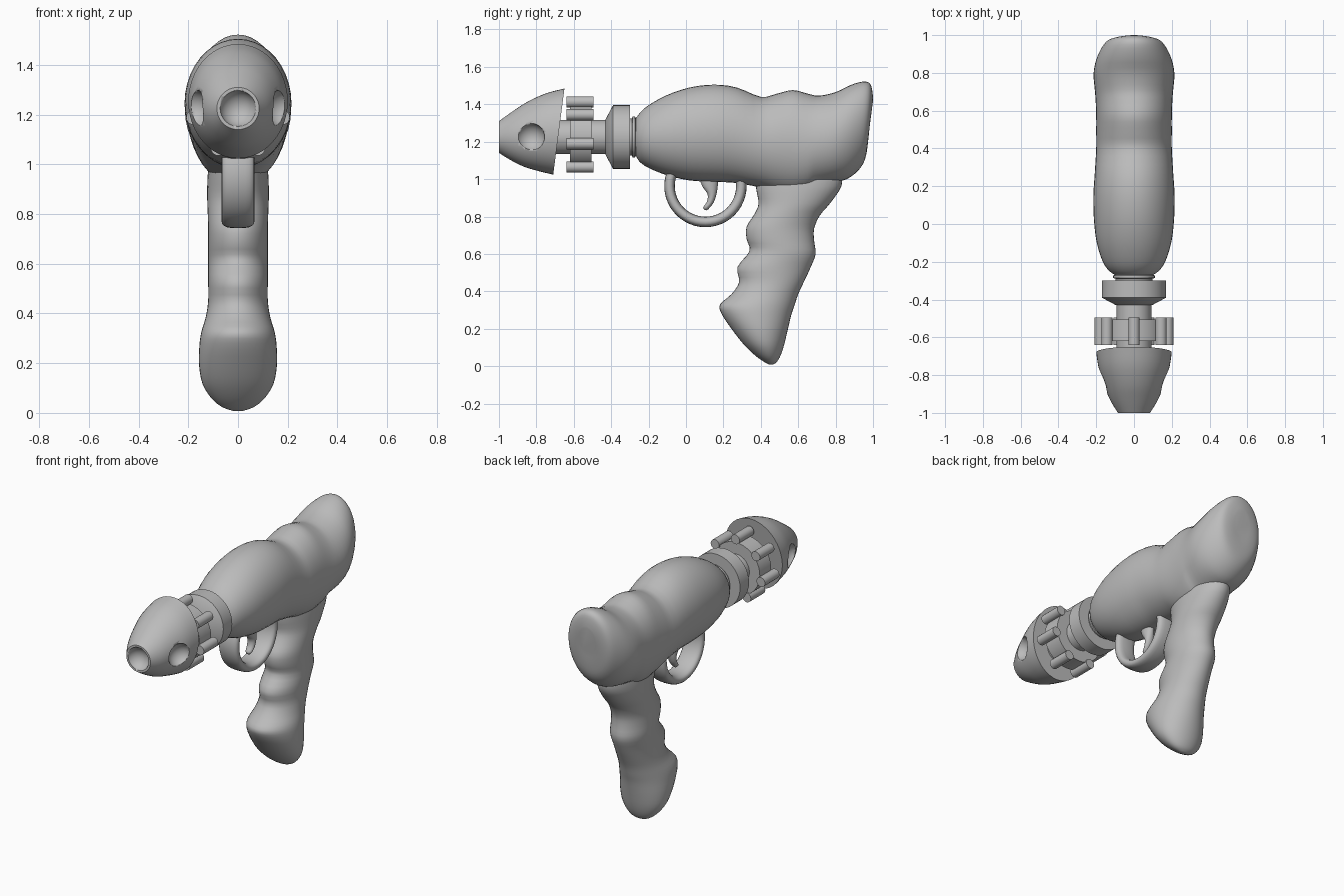
import bpy
import bmesh
import math
from mathutils import Vector

default_cube = bpy.data.objects.get("Cube")
if default_cube:
    bpy.data.objects.remove(default_cube, do_unlink=True)

AXIS_Z = 1.225  # height of the barrel axis

# One plain material for the whole toy
grey = bpy.data.materials.new("plain_grey")
grey.use_nodes = True
colour = (0.5, 0.5, 0.5, 1)
grey.diffuse_color = colour
grey.node_tree.nodes["Principled BSDF"].inputs["Base Color"].default_value = colour


def finish(name, bm, angle=40):
    """Turn a bmesh into a smooth-shaded object."""
    bmesh.ops.recalc_face_normals(bm, faces=bm.faces)
    mesh = bpy.data.meshes.new(name)
    bm.to_mesh(mesh)
    bm.free()
    mesh.materials.append(grey)
    obj = bpy.data.objects.new(name, mesh)
    bpy.context.collection.objects.link(obj)
    bpy.ops.object.select_all(action='DESELECT')
    obj.select_set(True)
    bpy.context.view_layer.objects.active = obj
    bpy.ops.object.shade_smooth_by_angle(angle=math.radians(angle))
    return obj


def skin(bm, rings, closed=False):
    """Bridge rings of points with quads, capping the ends if open."""
    loops = [[bm.verts.new(p) for p in ring] for ring in rings]
    pairs = list(zip(loops, loops[1:]))
    if closed:
        pairs.append((loops[-1], loops[0]))
    for a, b in pairs:
        for i in range(len(a)):
            j = (i + 1) % len(a)
            bm.faces.new((a[i], a[j], b[j], b[i]))
    if not closed:
        bm.faces.new(loops[0])
        bm.faces.new(loops[-1])


def resample(rows, steps):
    """Smooth rows of numbers with a Catmull-Rom spline."""
    rows = [Vector(r) for r in rows]
    out = []
    for i in range(len(rows) - 1):
        p0, p1 = rows[max(i - 1, 0)], rows[i]
        p2, p3 = rows[i + 1], rows[min(i + 2, len(rows) - 1)]
        for s in range(steps):
            t = s / steps
            out.append(p1 + (p2 - p0) * (t / 2)
                       + (p0 * 2 - p1 * 5 + p2 * 4 - p3) * (t * t / 2)
                       + (p1 * 3 - p0 - p2 * 3 + p3) * (t ** 3 / 2))
    return out + [rows[-1]]


def loft(name, rows, steps=3, sides=40):
    """Each row: y, z of one edge, y, z of the opposite edge, half width."""
    rings = []
    for ya, za, yb, zb, half in resample(rows, steps):
        ring = []
        for k in range(sides):
            a = math.tau * k / sides
            f = (1 - math.cos(a)) / 2
            ring.append((half * math.sin(a), ya + (yb - ya) * f, za + (zb - za) * f))
        rings.append(ring)
    bm = bmesh.new()
    skin(bm, rings)
    return finish(name, bm)


def lathe(name, profile, x=0, z=AXIS_Z, sides=40):
    """Turn a (y, radius) profile around an axis running front to back."""
    angles = [math.tau * k / sides for k in range(sides)]
    bm = bmesh.new()
    skin(bm, [[(x + r * math.sin(a), y, z + r * math.cos(a)) for a in angles]
              for y, r in profile])
    return finish(name, bm, 30)


# Bulbous body
loft("body", [
    (-.275, 1.31, -.275, 1.14, .09),
    (-.25, 1.35, -.25, 1.095, .13),
    (-.2, 1.395, -.2, 1.06, .165),
    (-.1, 1.45, -.1, 1.02, .197),
    (.02, 1.49, .02, .993, .212),
    (.15, 1.505, .15, .985, .215),
    (.27, 1.49, .26, .98, .208),
    (.4, 1.44, .4, .955, .2),
    (.48, 1.455, .48, .93, .2),
    (.57, 1.476, .57, .915, .2),
    (.65, 1.457, .65, .93, .203),
    (.71, 1.446, .7, .962, .207),
    (.8, 1.465, .79, .982, .214),
    (.88, 1.503, .86, 1.0, .2),
    (.95, 1.522, .92, 1.045, .17),
    (.985, 1.508, .955, 1.1, .14),
    (.997, 1.465, .97, 1.17, .1),
    (1.0, 1.42, .978, 1.25, .055),
])

# Finger-grooved grip with a swollen foot
loft("grip", [
    (.37, 1.05, .83, 1.05, .11),
    (.375, .95, .832, .965, .122),
    (.388, .87, .77, .87, .124),
    (.366, .813, .715, .805, .122),
    (.324, .745, .685, .735, .12),
    (.324, .68, .685, .67, .12),
    (.34, .615, .693, .6, .12),
    (.275, .53, .665, .525, .12),
    (.284, .45, .63, .45, .12),
    (.243, .385, .6, .385, .13),
    (.182, .33, .58, .325, .147),
    (.19, .28, .562, .27, .155),
    (.243, .2, .543, .19, .157),
    (.305, .12, .525, .115, .143),
    (.366, .06, .507, .06, .108),
    (.415, .024, .487, .024, .065),
    (.445, .008, .465, .008, .02),
])

# Trigger
loft("trigger", [
    (.07, 1.02, .175, 1.02, .03),
    (.085, .965, .17, .965, .03),
    (.115, .92, .163, .92, .028),
    (.112, .88, .148, .875, .025),
    (.092, .85, .125, .845, .02),
    (.1, .835, .112, .833, .008),
], sides=20)

# Trigger guard: a wide, rounded hoop
hoop = []
for i in range(48):
    turn = math.tau * i / 48
    section = []
    for k in range(20):
        a = math.tau * k / 20
        c, s = math.cos(a), math.sin(a)
        r = .192 + .028 * math.copysign(abs(c) ** .8, c)
        x = .066 * math.copysign(abs(s) ** .7, s)
        section.append((x, .104 + r * math.cos(turn), .963 + r * math.sin(turn)))
    hoop.append(section)
bm = bmesh.new()
skin(bm, hoop, closed=True)
finish("trigger_guard", bm)

# Barrel parts
lathe("barrel", [(-.74, .092), (-.28, .092)])
lathe("collar", [(-.43, .095), (-.39, .17), (-.3, .17), (-.3, .1)])
lathe("neck_rings", [(-.31, .098), (-.29, .098), (-.285, .11), (-.273, .11),
                     (-.268, .1), (-.262, .11), (-.25, .11)])
lathe("drum", [(-.62, .165), (-.505, .165)])

# Seven rods around the drum
for n in range(7):
    a = math.tau * n / 7
    lathe(f"drum_rod_{n + 1}", [(-.64, .03), (-.495, .03)],
          x=.183 * math.sin(a), z=AXIS_Z + .005 + .183 * math.cos(a), sides=20)

# Egg-sectioned muzzle with a slanted rear
muzzle = loft("muzzle", [
    (-1, 1.31, -1, 1.14, .085),
    (-.93, 1.36, -.935, 1.1, .126),
    (-.85, 1.412, -.865, 1.066, .157),
    (-.75, 1.458, -.785, 1.042, .186),
    (-.65, 1.484, -.71, 1.024, .2),
], steps=4, sides=48)

# Round hollows scooped out of the muzzle's tip and sides
for name, centre, radius in (("tip", (0, -1.02, AXIS_Z), .075),
                             ("left", (.185, -.833, AXIS_Z), .077),
                             ("right", (-.185, -.833, AXIS_Z), .077)):
    bm = bmesh.new()
    bmesh.ops.create_uvsphere(bm, u_segments=32, v_segments=16, radius=radius)
    bmesh.ops.translate(bm, verts=bm.verts, vec=centre)
    cutter = finish(f"{name}_hollow_cutter", bm)
    cutter.hide_render = True
    cutter.hide_set(True)
    cut = muzzle.modifiers.new(f"{name}_hollow", 'BOOLEAN')
    cut.operation = 'DIFFERENCE'
    cut.solver = 'EXACT'
    cut.object = cutter
